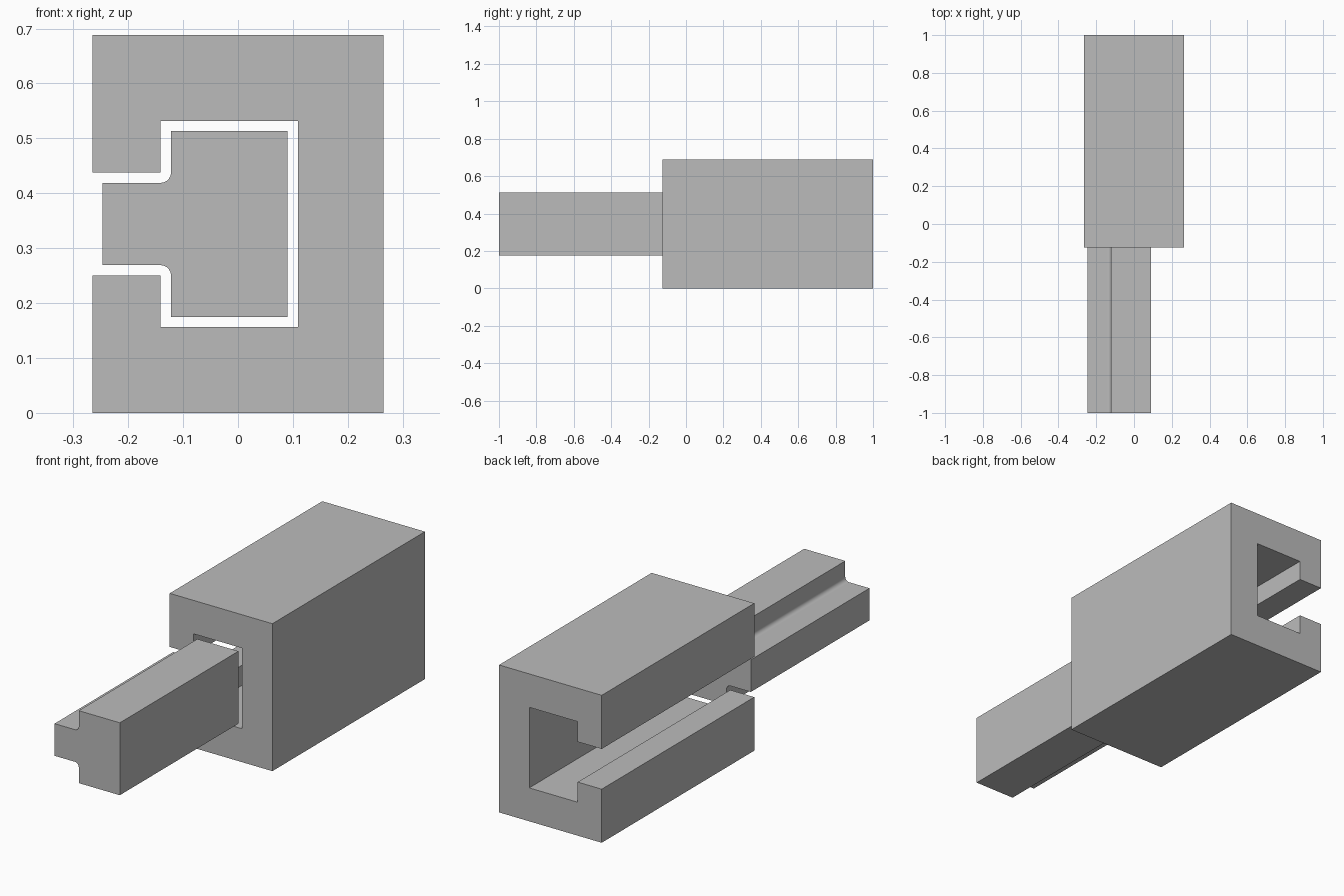
import bpy, bmesh
from math import pi, sin, cos

cube = bpy.data.objects.get("Cube")
if cube:
    bpy.data.objects.remove(cube, do_unlink=True)

MID = 0.344  # height of the horizontal symmetry plane

grey = bpy.data.materials.new("plain grey")
grey.use_nodes = True
grey.diffuse_color = (0.5, 0.5, 0.5, 1)
grey.node_tree.nodes["Principled BSDF"].inputs["Base Color"].default_value = grey.diffuse_color


def extrude_profile(name, upper_half, y_front, y_back):
    """Mirror an upper (x, height above MID) outline downwards and extrude it along y."""
    outline = upper_half + [(x, -h) for x, h in reversed(upper_half)]
    bm = bmesh.new()
    face = bm.faces.new([bm.verts.new((x, y_front, MID + h)) for x, h in outline])
    ext = bmesh.ops.extrude_face_region(bm, geom=[face])
    moved = [v for v in ext["geom"] if isinstance(v, bmesh.types.BMVert)]
    bmesh.ops.translate(bm, verts=moved, vec=(0, y_back - y_front, 0))
    bmesh.ops.recalc_face_normals(bm, faces=bm.faces)
    # only the narrow fillet strips are smooth
    for f in bm.faces:
        f.smooth = len(f.verts) == 4 and f.calc_area() < 0.01 and abs(f.normal.y) < 0.5
    mesh = bpy.data.meshes.new(name)
    bm.to_mesh(mesh)
    bm.free()
    mesh.materials.append(grey)
    obj = bpy.data.objects.new(name, mesh)
    bpy.context.collection.objects.link(obj)
    return obj


# Housing: block with a T-shaped channel open on one side
extrude_profile("housing", [
    (0.109, 0.188), (-0.141, 0.188), (-0.141, 0.094),
    (-0.265, 0.094), (-0.265, MID), (0.265, MID),
], -0.125, 1.0)

# Slider: T-shaped bar with filleted inner corners
R = 0.019
fillet = [(-0.141 + R * sin(a), 0.075 + R - R * cos(a))
          for a in (pi / 2 * i / 8 for i in range(9))]
extrude_profile("slider", [(-0.247, 0.075)] + fillet + [(-0.122, 0.169), (0.09, 0.169)],
                -1.0, -0.125)
